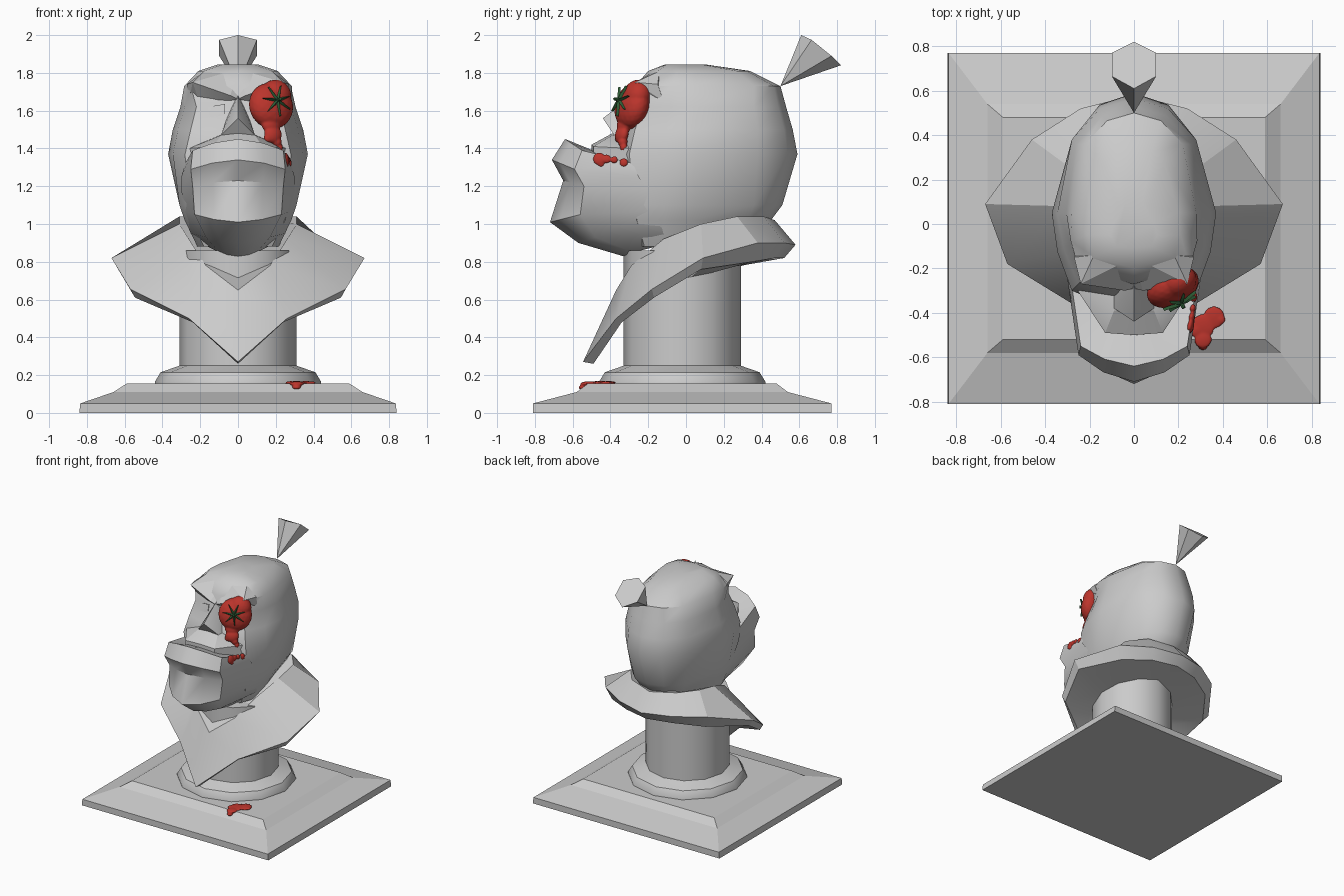
import bpy, bmesh, math
from mathutils import Vector

if "Cube" in bpy.data.objects:
    bpy.data.objects.remove(bpy.data.objects["Cube"])


def finish(name, bm, angle=35, mat=None):
    bmesh.ops.recalc_face_normals(bm, faces=bm.faces)
    me = bpy.data.meshes.new(name)
    bm.to_mesh(me)
    bm.free()
    ob = bpy.data.objects.new(name, me)
    bpy.context.collection.objects.link(ob)
    if mat:
        me.materials.append(mat)
    bpy.ops.object.select_all(action='DESELECT')
    ob.select_set(True)
    bpy.context.view_layer.objects.active = ob
    if angle:
        bpy.ops.object.shade_smooth_by_angle(angle=math.radians(angle))
    return ob


def mirrored(half):
    return half + [(-x, y, z) for x, y, z in reversed(half) if x > 1e-6]


def loft(name, rings, closed=True, cap=True, angle=35):
    bm = bmesh.new()
    rows = [[bm.verts.new(p) for p in r] for r in rings]
    n = len(rows[0])
    for a, b in zip(rows, rows[1:]):
        for i in range(n if closed else n - 1):
            j = (i + 1) % n
            bm.faces.new((a[i], a[j], b[j], b[i]))
    if cap:
        bm.faces.new(rows[0])
        bm.faces.new(rows[-1])
    return finish(name, bm, angle)


def hull(name, half):
    bm = bmesh.new()
    for p in mirrored(half):
        bm.verts.new(p)
    r = bmesh.ops.convex_hull(bm, input=bm.verts)
    bmesh.ops.delete(bm, geom=[v for v in bm.verts if not v.link_faces], context='VERTS')
    return finish(name, bm, 20)


def material(name, color):
    m = bpy.data.materials.new(name)
    m.diffuse_color = color
    m.use_nodes = True
    m.node_tree.nodes["Principled BSDF"].inputs["Base Color"].default_value = m.diffuse_color
    return m


red = material("red_pulp", (0.5, 0.035, 0.025, 1))
green = material("green_leaf", (0.03, 0.12, 0.04, 1))

# stepped square plinth
steps = [(.84, -.81, .77, 0), (.835, -.81, .77, .05), (.66, -.58, .54, .11), (.59, -.52, .48, .155)]
loft("plinth", [[(w, a, z), (w, b, z), (-w, b, z), (-w, a, z)] for w, a, b, z in steps], angle=10)

# column with moulded foot
N = 12
prof = [(.44, .15), (.44, .165), (.41, .215), (.315, .248), (.31, .25), (.31, .86)]
loft("column", [[(r * math.cos(2 * math.pi * i / N), r * math.sin(2 * math.pi * i / N) - .02, z)
                 for i in range(N)] for r, z in prof])

# pointed collar: neck ring, outer rim, underside, inner underside (front to back)
neck = [(0, -.37, .65), (.17, -.29, .78), (.26, -.12, .92), (.31, .08, 1.0),
        (.31, .27, 1.04), (.2, .41, 1.04), (0, .47, 1.02)]
rim = [(0, -.545, .27), (.26, -.37, .5), (.57, -.18, .655), (.67, .09, .82),
       (.46, .38, .9), (.24, .52, .9), (0, .58, .89)]
under = [(0, -.49, .26), (.24, -.34, .48), (.545, -.17, .61), (.62, .08, .76),
         (.42, .35, .8), (.21, .47, .82), (0, .52, .82)]
inner = [(.3 * math.sin(math.pi * i / 6) if 0 < i < 6 else 0,
          -.02 - .3 * math.cos(math.pi * i / 6), .62 + .03 * i) for i in range(7)]
loft("collar", [mirrored(r) for r in (neck, rim, under, inner)], angle=30)

# skull rows: z, back y, rear corner x y, side x y, front corner x y, front y
skull = [(.88, .30, .15, .20, .21, 0, .18, -.22, -.28),
         (1.02, .45, .20, .33, .275, .03, .25, -.26, -.33),
         (1.1, .51, .24, .36, .31, .05, .27, -.27, -.36),
         (1.37, .59, .28, .38, .37, .05, .28, -.30, -.42),
         (1.5, .565, .28, .38, .345, .05, .25, -.27, -.34),
         (1.62, .53, .26, .36, .305, .05, .22, -.23, -.28),
         (1.73, .5, .22, .36, .28, .05, .25, -.20, -.27),
         (1.81, .34, .14, .27, .20, .05, .18, -.15, -.2),
         (1.845, .1, .07, .08, .09, 0, .08, -.1, -.11)]
loft("skull", [mirrored([(0, f, z), (cx, cy, z), ((cx + sx) / 2 + .02, (cy + sy) / 2, z),
                         (sx, sy, z), (rx, ry, z), (rx * .55, ry + (b - ry) * .75, z), (0, b, z)])
               for z, b, rx, ry, sx, sy, cx, cy, f in skull], angle=40)

# protruding lower jaw with lip: centre y z, corner x y z, rear x y z
jaw = [(-.3, .82, .1, -.28, .85, .2, -.08, .9),
       (-.57, .9, .17, -.48, .93, .25, -.12, .95),
       (-.72, 1.01, .23, -.56, 1.05, .285, -.15, 1.07),
       (-.65, 1.23, .24, -.54, 1.2, .3, -.2, 1.18),
       (-.71, 1.34, .25, -.59, 1.29, .3, -.25, 1.25),
       (-.64, 1.45, .24, -.55, 1.39, .28, -.28, 1.32),
       (-.42, 1.36, .13, -.42, 1.35, .25, -.22, 1.29)]
strips = []
for cy, cz, kx, ky, kz, ex, ey, ez in jaw:
    mid = (kx * .55, ky + (cy - ky) * .65, kz + (cz - kz) * .65)
    half = [(0, cy, cz), mid, (kx, ky, kz), (ex, ey, ez)]
    strips.append([(-x, y, z) for x, y, z in half[:0:-1]] + half)
loft("lower_jaw", strips, closed=False, cap=False, angle=40)

# upper lip, nose, brows
hull("upper_lip", [(0, -.5, 1.42), (.13, -.49, 1.41), (.13, -.49, 1.36), (0, -.5, 1.36),
                   (.09, -.39, 1.47), (0, -.39, 1.48), (.26, -.29, 1.4), (.26, -.29, 1.3), (.1, -.25, 1.47)])
hull("nose", [(0, -.44, 1.56), (.09, -.38, 1.47), (0, -.28, 1.68), (.045, -.25, 1.6), (.09, -.25, 1.47)])
for s, side in ((1, "left"), (-1, "right")):
    for part, pts in (("brow", [(0, -.29, 1.66), (.04, -.3, 1.68), (.24, -.27, 1.75), (.27, -.15, 1.74),
                                (.26, -.12, 1.65), (.2, -.19, 1.63), (0, -.15, 1.82), (.18, -.14, 1.81)]),
                      ("eye", [(.07, -.29, 1.575), (.15, -.275, 1.565), (.16, -.25, 1.62),
                               (.07, -.275, 1.635), (.1, -.2, 1.6)])):
        bm = bmesh.new()
        for x, y, z in pts:
            bm.verts.new((s * x, y, z))
        bmesh.ops.convex_hull(bm, input=bm.verts)
        finish(side + "_" + part, bm, 15)

# flared topknot
bm = bmesh.new()
apex = bm.verts.new((0, .5, 1.73))
end = [bm.verts.new(p) for p in ((0, .61, 2), (.1, .665, 1.975), (.1, .77, 1.89), (0, .82, 1.84),
                                 (-.1, .77, 1.89), (-.1, .665, 1.975))]
bm.faces.new(end)
for i in range(6):
    bm.faces.new((apex, end[i], end[(i + 1) % 6]))
finish("topknot", bm, 0)


# pulp splats: fused flattened blobs
def blobs(name, items, normal):
    q = Vector(normal).to_track_quat('Z', 'Y').to_matrix().to_4x4()
    bm = bmesh.new()
    for c, r, d in items:
        vs = bmesh.ops.create_icosphere(bm, subdivisions=3, radius=1)['verts']
        for v in vs:
            v.co = q @ Vector((v.co.x * r, v.co.y * r, v.co.z * d)) + Vector(c)
    ob = finish(name, bm, 60, red)
    m = ob.modifiers.new("fuse", 'REMESH')
    m.mode, m.voxel_size, m.use_smooth_shade = 'VOXEL', .006, True
    m = ob.modifiers.new("soften", 'SMOOTH')
    m.iterations = 3


facing = Vector((.45, -.85, .25)).normalized()
centre = Vector((.175, -.285, 1.625))
blobs("thrown_fruit", [(centre, .125, .08), ((.2, -.26, 1.68), .085, .07),
                       ((.175, -.325, 1.53), .055, .035), ((.185, -.34, 1.475), .05, .03),
                       ((.16, -.355, 1.455), .025, .02), ((.205, -.335, 1.435), .027, .025),
                       ((.217, -.33, 1.405), .022, .02)], facing)
blobs("cheek_splat", [((.255, -.46, 1.345), .034, .014), ((.26, -.42, 1.345), .024, .013),
                      ((.265, -.38, 1.34), .02, .013), ((.27, -.33, 1.325), .024, .014),
                      ((.255, -.45, 1.32), .02, .014)], (1, -.2, .2))
blobs("base_splat", [((.36, -.42, .158), .05, .01), ((.31, -.46, .158), .055, .01),
                     ((.28, -.48, .158), .03, .01), ((.31, -.52, .155), .04, .012),
                     ((.31, -.545, .135), .024, .012), ((.39, -.43, .158), .022, .01)], (0, -.05, 1))

# seven-leaf calyx lying on the fruit, with stalk
q = facing.to_track_quat('Z', 'Y')
hub = centre + q @ Vector((.0, .01, 0))
bm = bmesh.new()
for i in range(7):
    a = 2 * math.pi * i / 7 + .3
    u, v = Vector((math.cos(a), math.sin(a), 0)), Vector((-math.sin(a), math.cos(a), 0))
    prev = None
    for r, w, h in ((0, .008, .088), (.03, .008, .087), (.055, .005, .082), (.085, .001, .078)):
        cur = [bm.verts.new(hub + q @ (u * r + v * t + Vector((0, 0, h + dz))))
               for t, dz in ((-w, -.008), (0, .006), (w, -.008))]
        if prev:
            for j in range(3):
                k = (j + 1) % 3
                bm.faces.new((prev[j], prev[k], cur[k], cur[j]))
        prev = cur
    bm.faces.new(prev)
stalk = bmesh.ops.create_cone(bm, cap_ends=True, segments=8, radius1=.012, radius2=.008, depth=.035)['verts']
for v in stalk:
    v.co = hub + q @ (v.co + Vector((0, 0, .095)))
finish("calyx", bm, 40, green)
